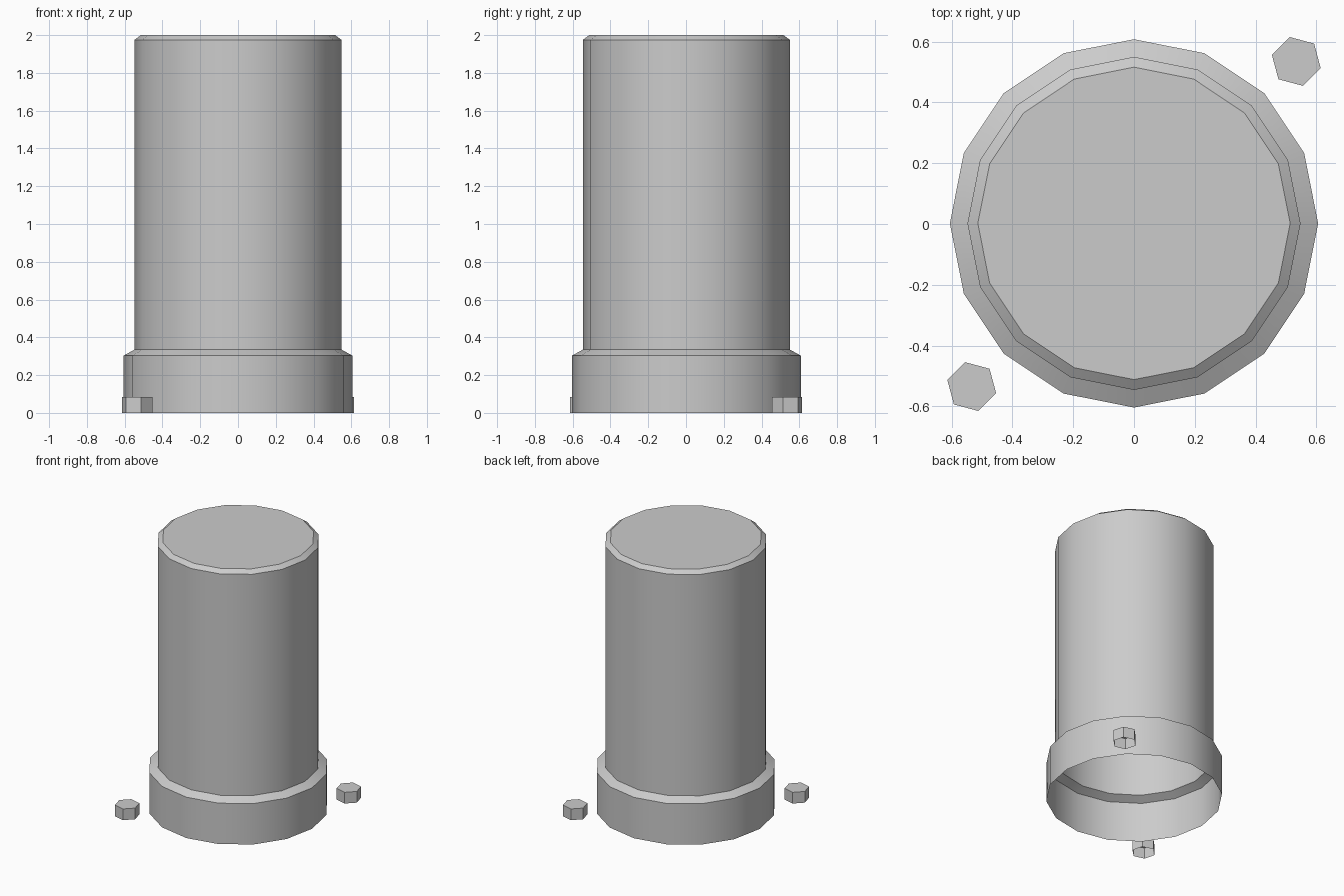
import bpy
import bmesh
import math

default = bpy.data.objects.get("Cube")
if default:
    bpy.data.objects.remove(default, do_unlink=True)

grey = bpy.data.materials.new("plain grey")
grey.use_nodes = True
colour = (0.6, 0.6, 0.6, 1)
grey.diffuse_color = colour
grey.node_tree.nodes["Principled BSDF"].inputs["Base Color"].default_value = colour


def turned_shell(name, profile, sides, centre=(0, 0), turn=0):
    """Turn a (radius, height) profile into a shell, capped on top and open below."""
    bm = bmesh.new()
    rings = []
    for radius, z in profile:
        angles = [turn + math.tau * i / sides for i in range(sides)]
        rings.append([bm.verts.new((radius * math.cos(a), radius * math.sin(a), z))
                      for a in angles])
    for low, high in zip(rings, rings[1:]):
        for i in range(sides):
            j = (i + 1) % sides
            bm.faces.new((low[i], low[j], high[j], high[i]))
    bm.faces.new(rings[-1])
    mesh = bpy.data.meshes.new(name)
    bm.to_mesh(mesh)
    bm.free()
    mesh.materials.append(grey)
    obj = bpy.data.objects.new(name, mesh)
    obj.location = (*centre, 0)
    bpy.context.collection.objects.link(obj)
    return obj


# Hollow cylinder with a wider base collar and chamfered edges
body = turned_shell("collared_cylinder", [
    (0.606, 0), (0.606, 0.303), (0.548, 0.335), (0.548, 1.975), (0.514, 2.0)],
    sides=16, centre=(0, 0.002))
bpy.ops.object.select_all(action="DESELECT")
body.select_set(True)
bpy.context.view_layer.objects.active = body
bpy.ops.object.shade_smooth_by_angle(angle=math.radians(30))

# Hexagonal bolt heads at opposite corners
for name, side in (("back_left_bolt", 1), ("front_right_bolt", -1)):
    turned_shell(name, [(0.083, 0), (0.083, 0.083)], sides=6,
                 centre=(0.534 * side, 0.535 * side), turn=math.radians(-15))
